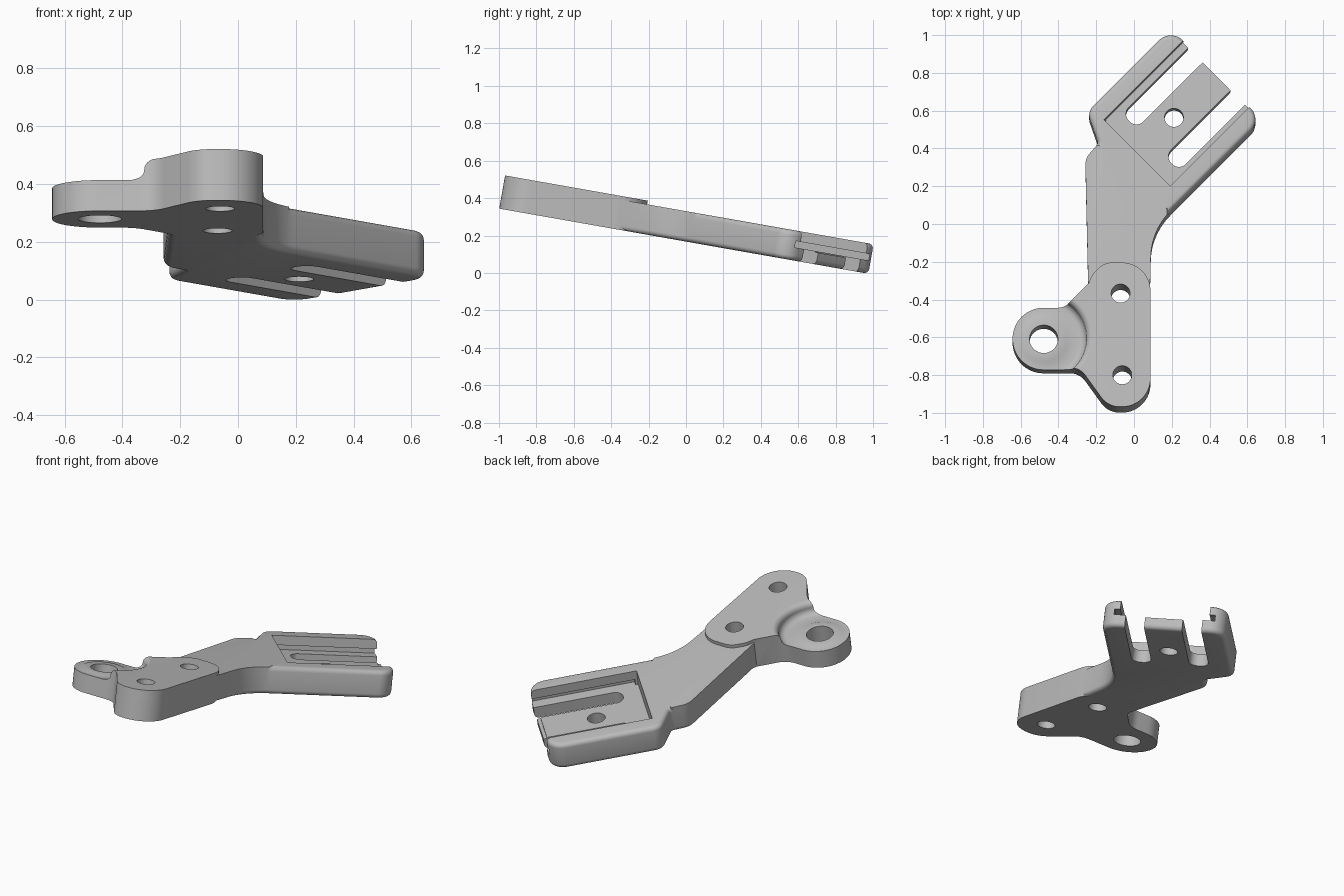
import bpy, bmesh, math
from mathutils import Vector, Matrix

cube = bpy.data.objects.get("Cube")
if cube:
    bpy.data.objects.remove(cube, do_unlink=True)

TILT = math.radians(-10)
THICK, PAD = 0.16, 0.18

grey = bpy.data.materials.new("satin_grey")
grey.use_nodes = True
grey.diffuse_color = (0.5, 0.5, 0.5, 1)
grey.node_tree.nodes["Principled BSDF"].inputs["Base Color"].default_value = (0.5, 0.5, 0.5, 1)


def plan(x, y):
    """Plan position to position along the tilted plate."""
    return Vector((x, (y - 0.03) / math.cos(TILT)))


def fork(t, n):
    """Fork position (along, across) to plan position."""
    k = math.sqrt(0.5)
    return 0.015 + k * (t + n), 0.38 + k * (t - n)


def rounded(corners, steps=12):
    """Polygon of (x, y, radius) corners with filleted corners."""
    pts = []
    for i, (x, y, r) in enumerate(corners):
        p = Vector((x, y))
        a = (Vector(corners[i - 1][:2]) - p).normalized()
        b = (Vector(corners[(i + 1) % len(corners)][:2]) - p).normalized()
        if r == 0:
            pts.append(p)
            continue
        half = a.angle(b) / 2
        centre = p + (a + b).normalized() * r / math.sin(half)
        start = p + a * r / math.tan(half) - centre
        sweep = start.angle_signed(p + b * r / math.tan(half) - centre)
        for s in range(steps + 1):
            pts.append(centre + Matrix.Rotation(-sweep * s / steps, 2) @ start)
    return pts


def make_object(name, bm):
    bmesh.ops.recalc_face_normals(bm, faces=bm.faces)
    mesh = bpy.data.meshes.new(name)
    bm.to_mesh(mesh)
    bm.free()
    obj = bpy.data.objects.new(name, mesh)
    bpy.context.collection.objects.link(obj)
    mesh.materials.append(grey)
    return obj


def prism(name, pts, low, high, fillet=None):
    """Extruded outline; fillet(x, y, is_top) picks the rim edges to round."""
    bm = bmesh.new()
    base = bm.faces.new([bm.verts.new((p.x, p.y, low)) for p in pts])
    ext = bmesh.ops.extrude_face_region(bm, geom=[base])
    top = [v for v in ext["geom"] if isinstance(v, bmesh.types.BMVert)]
    bmesh.ops.translate(bm, verts=top, vec=(0, 0, high - low))
    bmesh.ops.recalc_face_normals(bm, faces=bm.faces)
    if fillet:
        rim = []
        for e in bm.edges:
            a, b = e.verts
            m = (a.co + b.co) / 2
            if abs(a.co.z - b.co.z) < 1e-4 and fillet(m.x, m.y, m.z > low + 0.01):
                rim.append(e)
        bmesh.ops.bevel(bm, geom=rim, offset=0.026, segments=5, profile=0.5,
                        affect='EDGES', clamp_overlap=False)
    return make_object(name, bm)


def fork_prism(name, corners, low, high):
    return prism(name, [plan(*fork(p.x, p.y)) for p in rounded(corners, 8)], low, high)


def cylinder(name, centre, radius):
    pts = [centre + Vector((math.cos(a), math.sin(a))) * radius
           for a in (i * math.tau / 40 for i in range(40))]
    return prism(name, pts, -0.1, 0.4)


def lathe(name, centre, profile):
    bm = bmesh.new()
    verts = [bm.verts.new((centre.x + r, centre.y, w)) for r, w in profile]
    edges = [bm.edges.new(pair) for pair in zip(verts, verts[1:])]
    bmesh.ops.spin(bm, geom=verts + edges, cent=(centre.x, centre.y, 0),
                   axis=(0, 0, 1), angle=math.tau, steps=72)
    bmesh.ops.remove_doubles(bm, verts=bm.verts, dist=1e-5)
    return make_object(name, bm)


def combine(target, other, operation):
    mod = target.modifiers.new(other.name, 'BOOLEAN')
    mod.operation, mod.solver, mod.object = operation, 'EXACT', other
    bpy.context.view_layer.objects.active = target
    bpy.ops.object.modifier_apply(modifier=mod.name)
    bpy.data.objects.remove(other, do_unlink=True)


# Angled arm with the fork block at its end
body_outline = [
    (-0.2, -0.45, 0), (0.08, -0.45, 0), (0.09, -0.03, 0.35),
    (0.678, 0.558, 0.09), (0.193, 1.043, 0.09),
    (-0.25, 0.60, 0.07), (-0.19, 0.43, 0.03), (-0.26, 0.35, 0.09), (-0.245, -0.3, 0)]
bracket = prism("bracket", [plan(*p) for p in rounded(body_outline)], 0, THICK,
                lambda x, y, top: x + y > 0.2 if top else y > -0.36)

# Raised mounting pad with the pivot lug on its side
pad_outline = [
    (-0.14, -0.968, 0.12), (0.085, -0.968, 0.15), (0.085, -0.205, 0.15),
    (-0.16, -0.205, 0.1), (-0.225, -0.27, 0.1), (-0.24, -0.31, 0), (-0.36, -0.432, 0.12),
    (-0.645, -0.432, 0.163), (-0.645, -0.76, 0.163), (-0.29, -0.76, 0.1)]
pad = prism("mounting_pad", [plan(*p) for p in rounded(pad_outline, 16)], 0, PAD)
combine(bracket, pad, 'UNION')

# Lowered lug face with a raised ring and a curved step up to the pad
lug = Vector((-0.48, -0.638))
cove = [(0.19 + 0.036 * math.sin(a), 0.144 - 0.036 * math.cos(a))
        for a in (i * math.pi / 12 for i in range(7))]
brow = [(0.261 - 0.035 * math.cos(a), 0.146 + 0.035 * math.sin(a))
        for a in (i * math.pi / 12 for i in range(7))]
step = [(0, 0.114), (0.118, 0.114), (0.131, 0.108)] + cove + brow + [(0.261, 0.3), (0, 0.3)]
combine(bracket, lathe("lug_cutter", lug, step), 'DIFFERENCE')

# Sunken fork floor and the side grooves under the rails
E = 0.9
pocket = [(0, -0.248, 0), (E, -0.248, 0), (E, 0.248, 0), (0, 0.248, 0)]
groove = [(0.015, -0.28, 0), (E, -0.28, 0), (E, 0.28, 0), (0.015, 0.28, 0)]
tip = [(0.575, -0.15, 0), (E, -0.15, 0), (E, 0.15, 0), (0.575, 0.15, 0)]
combine(bracket, fork_prism("pocket_cutter", pocket, 0.07, 0.3), 'DIFFERENCE')
combine(bracket, fork_prism("groove_cutter", groove, 0.07, 0.105), 'DIFFERENCE')
combine(bracket, fork_prism("tongue_tip_cutter", tip, 0.064, 0.09), 'DIFFERENCE')

# Open slots either side of the tongue
for side in (-1, 1):
    slot = [(0.1, side * 0.105, 0.05), (E, side * 0.105, 0),
            (E, side * 0.213, 0), (0.1, side * 0.213, 0.05)]
    combine(bracket, fork_prism("slot_cutter", slot, -0.1, 0.3), 'DIFFERENCE')

# Through holes
holes = [(lug, 0.075), (plan(-0.073, -0.368), 0.05), (plan(-0.064, -0.80), 0.05),
         (plan(*fork(0.28, -0.005)), 0.05)]
for centre, radius in holes:
    combine(bracket, cylinder("hole_cutter", centre, radius), 'DIFFERENCE')

# Tilt the part, rest it on the ground and centre it
mesh = bracket.data
mesh.transform(Matrix.Rotation(TILT, 4, 'X'))
low = [min(v.co[i] for v in mesh.vertices) for i in range(3)]
high = [max(v.co[i] for v in mesh.vertices) for i in range(3)]
mesh.transform(Matrix.Translation((-(low[0] + high[0]) / 2, -(low[1] + high[1]) / 2, -low[2])))
mesh.materials.clear()
mesh.materials.append(grey)
for poly in mesh.polygons:
    poly.material_index = 0
bpy.ops.object.select_all(action='DESELECT')
bracket.select_set(True)
bpy.context.view_layer.objects.active = bracket
bpy.ops.object.shade_smooth_by_angle(angle=math.radians(30))
